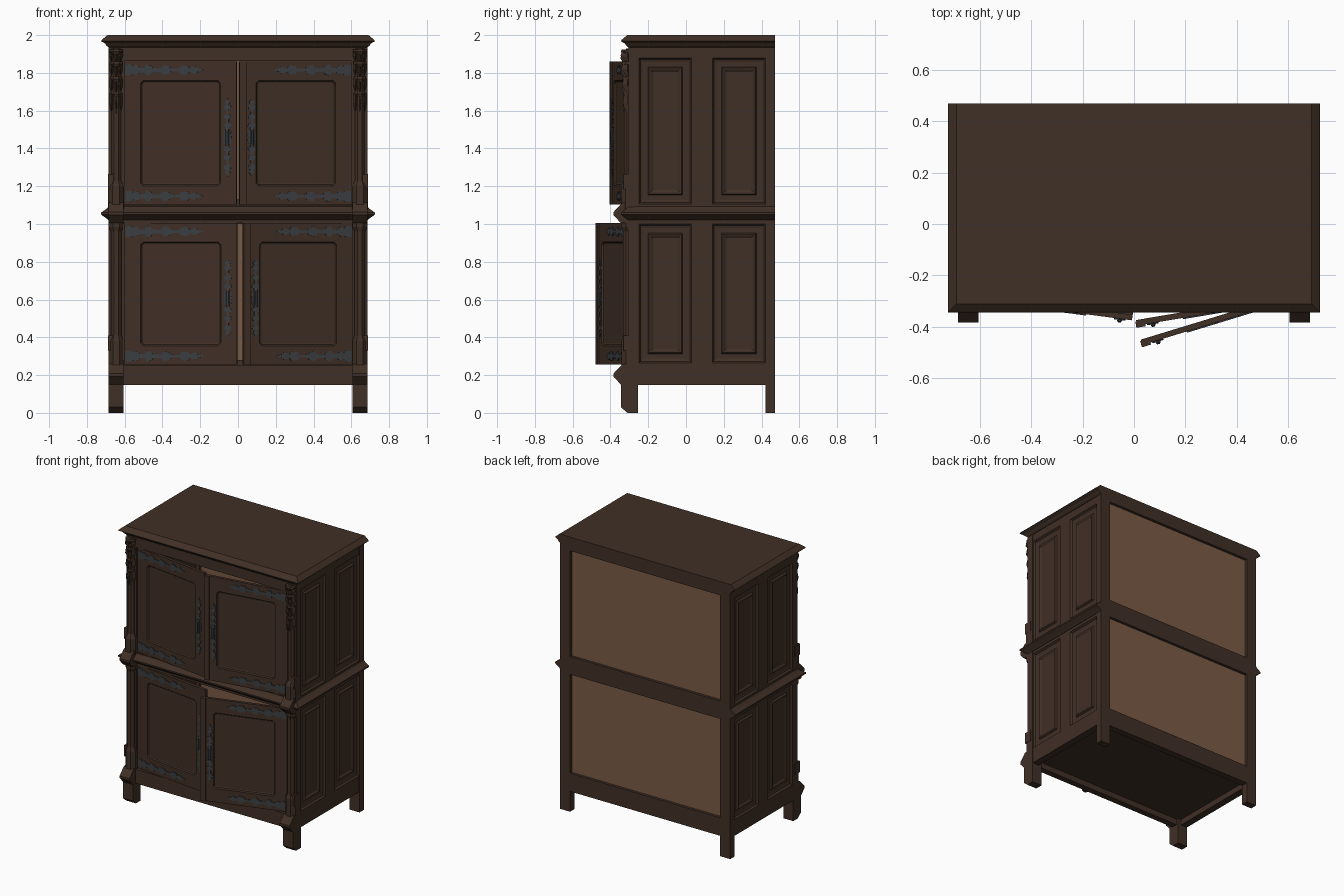
import bpy, bmesh, math
from mathutils import Matrix, Vector

if "Cube" in bpy.data.objects:
    bpy.data.objects.remove(bpy.data.objects["Cube"])


def material(name, rgb):
    m = bpy.data.materials.new(name)
    m.diffuse_color = (*rgb, 1)
    m.use_nodes = True
    m.node_tree.nodes["Principled BSDF"].inputs["Base Color"].default_value = m.diffuse_color
    return m


WOOD = material("dark_oak", (0.051, 0.029, 0.019))
BACK = material("raw_back_board", (0.195, 0.105, 0.062))
IRON = material("blackened_iron", (0.043, 0.047, 0.052))
I4 = Matrix.Identity(4)


def loft(name, rings, mat=WOOD, M=I4):
    """Closed solid through rings of equal point count, capped at both ends."""
    bm = bmesh.new()
    vs = [[bm.verts.new(M @ Vector(p)) for p in r] for r in rings]
    n = len(vs[0])
    for a, b in zip(vs, vs[1:]):
        for i in range(n):
            j = (i + 1) % n
            bm.faces.new((a[i], a[j], b[j], b[i]))
    bm.faces.new(vs[0])
    bm.faces.new(vs[-1])
    bmesh.ops.recalc_face_normals(bm, faces=bm.faces)
    me = bpy.data.meshes.new(name)
    bm.to_mesh(me)
    bm.free()
    me.materials.append(mat)
    ob = bpy.data.objects.new(name, me)
    bpy.context.collection.objects.link(ob)
    return ob


def rect(x0, x1, y0, y1, z):
    return [(x0, y0, z), (x1, y0, z), (x1, y1, z), (x0, y1, z)]


def cut_rect(x0, x1, y0, y1, z, c):
    """Rectangle with clipped corners."""
    return [(x0 + c, y0, z), (x1 - c, y0, z), (x1, y0 + c, z), (x1, y1 - c, z),
            (x1 - c, y1, z), (x0 + c, y1, z), (x0, y1 - c, z), (x0, y0 + c, z)]


def box(name, x0, x1, y0, y1, z0, z1, mat=WOOD, M=I4):
    return loft(name, [rect(x0, x1, y0, y1, z0), rect(x0, x1, y0, y1, z1)], mat, M)


# --- cornice, waist moulding, floor and shelves ---
def moulding(name, levels):
    loft(name, [rect(-0.685 - o, 0.685 + o, -0.305 - o, 0.47, z) for o, z in levels])


moulding("cornice", [(0, 1.935), (0.012, 1.945), (0.018, 1.955), (0.04, 1.968), (0.036, 1.975), (0.006, 2.0)])
moulding("waist_moulding", [(0, 1.02), (0.012, 1.03), (0.04, 1.05), (0.04, 1.06), (0.012, 1.08), (0, 1.092)])
box("floor_board", -0.65, 0.65, -0.29, 0.44, 0.19, 0.21)
box("front_apron", -0.61, 0.61, -0.315, -0.27, 0.148, 0.25)
box("front_waist_rail", -0.61, 0.61, -0.305, -0.26, 1.005, 1.10)
box("front_frieze", -0.61, 0.61, -0.305, -0.26, 1.862, 1.94)

# --- back frame and boards ---
for n, z0, z1 in (("bottom", 0.148, 0.28), ("middle", 1.0, 1.13), ("top", 1.90, 1.94)):
    box("back_rail_" + n, -0.61, 0.61, 0.42, 0.47, z0, z1)
box("lower_back_board", -0.615, 0.615, 0.44, 0.45, 0.25, 1.03, BACK)
box("upper_back_board", -0.615, 0.615, 0.44, 0.45, 1.10, 1.92, BACK)

# --- sides: frame, raised panels, legs, front posts ---
PANEL = ((0, 0.0), (0.008, -0.012), (0.022, -0.016), (0.048, -0.016),
         (0.055, -0.004), (0.062, -0.004), (0.074, -0.012))


def post(name, s, levels):
    """Front post from (z, half width, front y) levels with a chamfered nose."""
    rings = []
    for z, w, f in levels:
        mid = min(-0.30, f + w * 0.6)
        rings.append([(s * 0.645 + x, y, z) for x, y in
                      ((-w, -0.27), (-w, mid), (-w * 0.45, f), (w * 0.45, f), (w, mid), (w, -0.27))])
    loft(name, rings)


for s, side in ((-1, "left"), (1, "right")):
    M = Matrix(((0, 0, s, 0), (1, 0, 0, 0), (0, 1, 0, 0), (0, 0, 0, 1)))
    for y0, y1 in ((-0.305, -0.25), (0.03, 0.14), (0.42, 0.47)):
        box(side + "_side_stile", y0, y1, 0.148, 1.94, 0.63, 0.682, M=M)
    for y0, y1 in ((-0.25, 0.03), (0.14, 0.42)):
        for z0, z1 in ((0.148, 0.265), (1.0, 1.105), (1.88, 1.94)):
            box(side + "_side_rail", y0, y1, z0, z1, 0.63, 0.682, M=M)
        for z0, z1 in ((0.265, 1.0), (1.105, 1.88)):
            rings = [rect(y0, y1, z0, z1, 0.635)]
            rings += [rect(y0 + i, y1 - i, z0 + i, z1 - i, 0.681 + d) for i, d in PANEL]
            loft(side + "_side_panel", rings, M=M)
    xs = sorted((s * 0.605, s * 0.685))
    box(side + "_back_stile", *xs, 0.42, 0.47, 0, 1.94)
    box(side + "_front_corner", *xs, -0.305, -0.255, 0.148, 1.94)
    # front leg with clipped toe
    loft(side + "_front_leg", [rect(*xs, -0.31, -0.255, 0), rect(*xs, -0.345, -0.255, 0.03),
                               rect(*xs, -0.345, -0.255, 0.16)])
    # wedge blocks at base and waist
    for n, z in (("base", 0.2), ("waist", 1.055)):
        loft(f"{side}_{n}_block", [rect(*xs, f, -0.27, z + dz) for dz, f in
                                   ((-0.05, -0.345), (-0.008, -0.384), (0.008, -0.384), (0.06, -0.335))])
    post(side + "_lower_post", s, [(0.24, 0.04, -0.342), (0.38, 0.04, -0.342), (0.41, 0.028, -0.334),
                                   (0.96, 0.028, -0.334), (0.985, 0.04, -0.342), (1.03, 0.04, -0.342)])
    post(side + "_upper_post", s, [(1.08, 0.042, -0.345), (1.20, 0.042, -0.345), (1.23, 0.026, -0.328),
                                   (1.60, 0.026, -0.328), (1.93, 0.026, -0.318)])
    # small plinth tabs on the outer face
    for z in (0.33, 1.185):
        box(side + "_post_tab", *sorted((s * 0.66, s * 0.688)), -0.33, -0.27, z, z + 0.08)
    # carved pendant: tiers of hanging leaves
    for k, (top, drop) in enumerate(((1.925, 0.09), (1.86, 0.10), (1.78, 0.11), (1.70, 0.15))):
        w = 0.036 - 0.003 * k
        f = -0.345 + 0.004 * k
        post(side + "_carved_tier", s, [(top - 0.03, w * 0.75, f + 0.008), (top - 0.012, w, f),
                                        (top, w, f + 0.004)])
        for dx in (-0.024, 0, 0.024):
            cx = s * 0.645 + dx
            d = drop * (1 if dx == 0 else 0.7)
            loft(side + "_carved_leaf", [
                [(cx - r, -0.31, z), (cx, g, z), (cx + r, -0.31, z)] for z, r, g in
                ((top - d, 0.002, -0.322), (top - d * 0.55, 0.013, f - 0.002), (top - 0.01, 0.010, f + 0.006))])

# --- doors, with iron straps and lock plates ---
STRAP = ((0, .026), (.03, .03), (.045, .018), (.06, .028), (.08, .012), (.105, .012), (.115, .03), (.14, .022),
         (.15, .01), (.19, .009), (.205, .026), (.235, .02), (.245, .008), (.29, .007), (.30, .022),
         (.335, .024), (.345, .009), (.375, .02), (.39, .008), (.415, .002))


def iron(name, x, y, along, M, k=1.0, kw=1.0):
    """Flat fleur-shaped plate running from (x, y) in direction along."""
    ax, ay = along
    pts = [(t * k, h * kw) for t, h in STRAP] + [(t * k, -h * kw) for t, h in reversed(STRAP)]
    loft(name, [[(x + t * ax - h * ay, y + t * ay + h * ax, d) for t, h in pts] for d in (0.018, 0.027)], IRON, M)


W, T = 0.6, 0.022
for name, s, deg, z0, z1 in (("upper_left", -1, 7.5, 1.102, 1.86), ("upper_right", 1, 9.5, 1.102, 1.86),
                             ("lower_left", -1, 6.5, 0.255, 1.005), ("lower_right", 1, 17, 0.255, 1.005)):
    # local frame: u from hinge, v up, d outwards
    local = Matrix(((1, 0, 0, 0), (0, 0, -1, 0), (0, 1, 0, 0), (0, 0, 0, 1)))
    M = (Matrix.Translation((s * 0.6, -0.275, 0)) @ Matrix.Rotation(s * math.radians(deg), 4, 'Z')
         @ Matrix.Diagonal((-s, 1, 1, 1)) @ local)
    rings = [cut_rect(0, W, z0, z1, d, 0.0005) for d in (0, T)]
    rings += [cut_rect(0.088 + i, 0.515 - i, z0 + 0.1 + i, z1 - 0.1 - i, d, c) for i, d, c in
              ((0, T, 0.014), (0.006, T - 0.009, 0.012), (0.014, T - 0.011, 0.008))]
    loft(name + "_door", rings, M=M)
    if s > 0:
        box(name + "_meeting_strip", W - 0.033, W + 0.004, z0, z1, 0.005, T + 0.008, M=M)
    for v in (z0 + 0.045, z1 - 0.045):
        iron(name + "_hinge_strap", 0.005, v, (1, 0), M)
    u = 0.552 if s < 0 else 0.538
    zc = (z0 + z1) / 2 - 0.022
    iron(name + "_lock_plate_top", u, zc, (0, 1), M, 0.5, 0.75)
    iron(name + "_lock_plate_bottom", u, zc, (0, -1), M, 0.5, 0.75)
    loft(name + "_handle", [cut_rect(u - r, u + r, zc - h, zc + h, d, r * 0.6) for r, h, d in
                            ((0.009, 0.05, 0.02), (0.009, 0.05, 0.032), (0.005, 0.04, 0.037))], IRON, M)
